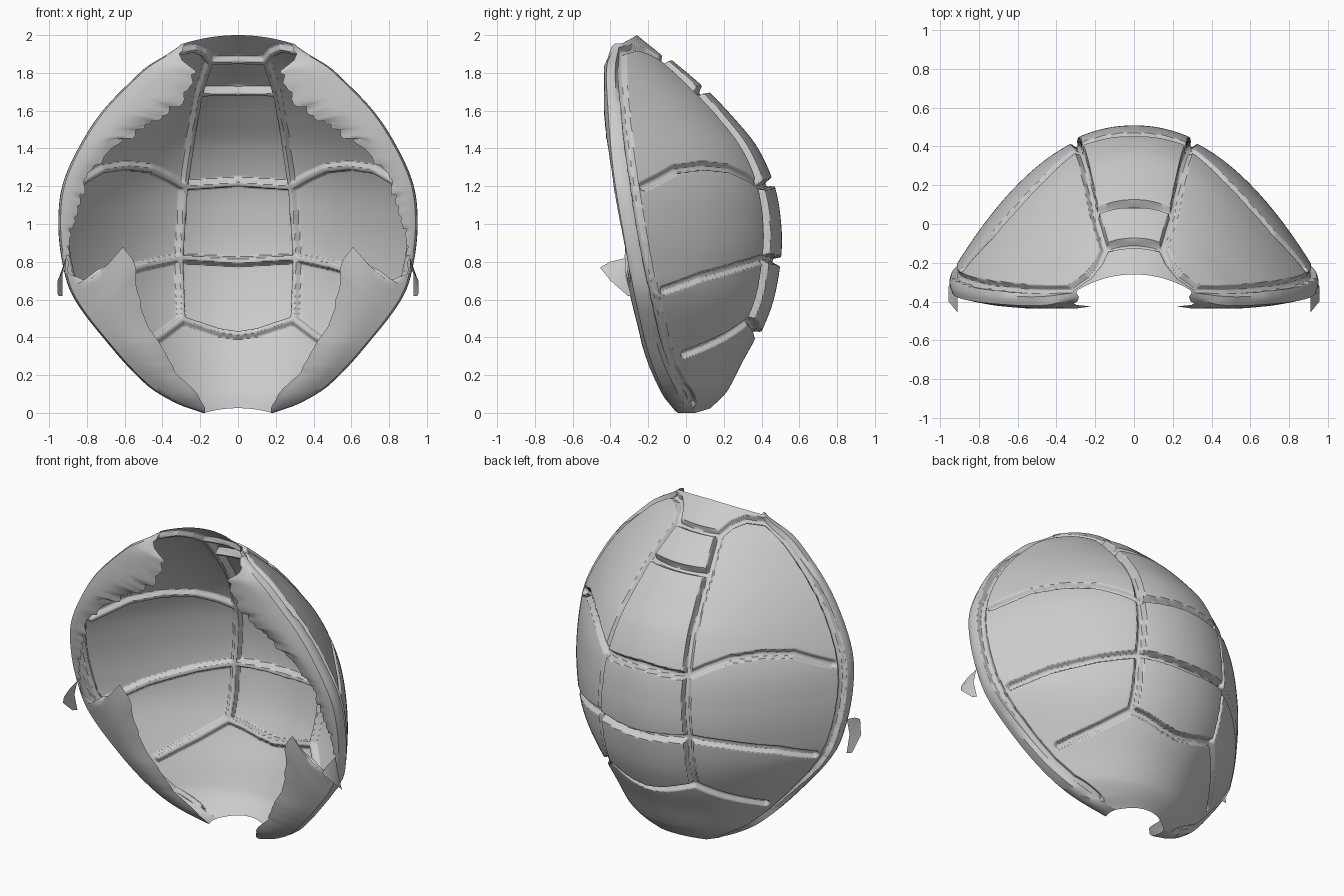
import bpy, bmesh, math, random
from mathutils import Vector
from mathutils.kdtree import KDTree

if "Cube" in bpy.data.objects:
    bpy.data.objects.remove(bpy.data.objects["Cube"])

random.seed(4)


def curve(pts):
    """Smooth interpolation through (key, value) points."""
    n = len(pts)
    tan = []
    for i in range(n):
        a, b = pts[max(i - 1, 0)], pts[min(i + 1, n - 1)]
        tan.append((b[1] - a[1]) / (b[0] - a[0]))

    def f(t):
        t = min(max(t, pts[0][0]), pts[-1][0])
        i = 0
        while i < n - 2 and t > pts[i + 1][0]:
            i += 1
        (x0, y0), (x1, y1) = pts[i], pts[i + 1]
        h = x1 - x0
        s = (t - x0) / h
        return ((2*s**3 - 3*s*s + 1) * y0 + (s**3 - 2*s*s + s) * h * tan[i]
                + (3*s*s - 2*s**3) * y1 + (s**3 - s*s) * h * tan[i + 1])
    return f


def step(a, b, t):
    t = min(max((t - a) / (b - a), 0), 1)
    return t * t * (3 - 2 * t)


# Profiles by height: half width, spine depth, seam depth, rim front depth
width = curve([(0, .18), (.05, .32), (.15, .48), (.4, .71), (.62, .87), (.8, .925), (1, .945),
               (1.2, .925), (1.4, .84), (1.6, .71), (1.8, .515), (1.93, .37), (2, .29)])
spine = curve([(0, .13), (.1, .21), (.28, .305), (.42, .38), (.6, .45), (.83, .49), (1, .49), (1.2, .455),
               (1.4, .365), (1.55, .245), (1.7, .1), (1.87, -.1), (2, -.26)])
seam = curve([(0, .05), (.1, .0), (.25, -.08), (.5, -.16), (.9, -.25), (1.2, -.3), (1.5, -.335),
              (1.8, -.35), (2, -.34)])
front = curve([(0, -.06), (.1, -.13), (.3, -.21), (.5, -.26), (.7, -.3), (.9, -.335), (1.1, -.37),
               (1.3, -.4), (1.6, -.425), (1.85, -.43), (2, -.38)])


def surf(u, v):
    s = seam(v)
    z = v - .045 * step(1.8, 2, v) * u * u + .025 * max(1 - v / .12, 0) * (1 - u * u)
    return Vector((width(v) * u, s + (spine(v) - s) * (1 - abs(u) ** 2.1), z))


# Channels between the plates, as (x, height) paths on the right half
side_line = [(.15, 1.87), (.205, 1.7), (.245, 1.48), (.285, 1.21), (.312, .81), (.3, .49)]
paths = [
    side_line,
    [(0, 1.875), (.15, 1.87)], [(0, 1.705), (.205, 1.7)],
    [(0, 1.22), (.285, 1.2)], [(0, .8), (.312, .82)], [(0, .41), (.1, .425), (.3, .49)],
    [(.285, 1.2), (.37, 1.25), (.47, 1.295), (.6, 1.31), (.73, 1.29), (.83, 1.23), (.88, 1.2)],
    [(.312, .82), (.5, .78), (.7, .72), (.83, .65)],
    [(.3, .49), (.42, .4), (.56, .31)],
    [(.15, 1.87), (.185, 1.92), (.24, 1.955), (.33, 1.955)],
    [(.983 * width(.04 + .0955 * i), .04 + .0955 * i) for i in range(21)],
]
samples = []
for p in paths:
    for (x0, z0), (x1, z1) in zip(p, p[1:]):
        for k in range(31):
            x, z = x0 + (x1 - x0) * k / 30, z0 + (z1 - z0) * k / 30
            samples.append(surf(min(x / width(z), 1), z))
tree = KDTree(len(samples))
for i, c in enumerate(samples):
    tree.insert(c, i)
tree.balance()
half_panel = curve(sorted((z, x) for x, z in side_line))


def shell_point(u, v):
    e = .004
    p = surf(u, v)
    n = (surf(u, min(v + e, 2)) - surf(u, max(v - e, 0))).cross(
        surf(min(u + e, 1), v) - surf(max(u - e, 0), v)).normalized()
    d = tree.find(p)[2]
    h = -.028 * (1 - step(.01, .028, d))
    # middle plates stand a little proud
    if .41 + .25 * p.x < v < 1.87 and p.x < half_panel(v):
        h += .014 * step(.01, .028, d)
    q = p + n * h
    if u == 0:
        q.x = 0
    return q


def sheet(name, rows):
    """Mesh a grid of points, mirrored across x."""
    bm = bmesh.new()
    grid = [[bm.verts.new(c) for c in r] for r in rows]
    for r0, r1 in zip(grid, grid[1:]):
        for i in range(len(r0) - 1):
            bm.faces.new((r0[i], r1[i], r1[i + 1], r0[i + 1]))
    me = bpy.data.meshes.new(name)
    bm.to_mesh(me)
    bm.free()
    ob = bpy.data.objects.new(name, me)
    bpy.context.collection.objects.link(ob)
    m = ob.modifiers.new("Mirror", 'MIRROR')
    m.merge_threshold = .0005
    bpy.context.view_layer.objects.active = ob
    ob.select_set(True)
    bpy.ops.object.shade_smooth_by_angle(angle=math.radians(45))
    ob.select_set(False)
    return ob


# Domed back with plates and channels
NV, NU = 330, 150
sheet("shell_dome", [[shell_point(1 - (1 - i / NU) ** 1.3, 2 * j / NV) for i in range(NU + 1)]
                     for j in range(NV + 1)])

# Rim rolling forward and folding inward to a torn edge
edge = [(0, .18, .03), (.08, .23, .12), (.2, .34, .22), (.3, .37, .3), (.4, .47, .45), (.46, .53, .62),
        (.54, .55, .8), (.6, .6, .87), (.68, .8, .69), (.75, .9, .74), (.85, .905, .84), (1, .88, .98),
        (1.15, .83, 1.13), (1.3, .8, 1.28), (1.38, .68, 1.37), (1.45, .57, 1.46), (1.6, .43, 1.55),
        (1.75, .3, 1.65), (1.88, .22, 1.81), (1.95, .31, 1.88), (2, .3, 1.95)]


def linear(v, k):
    for a, b in zip(edge, edge[1:]):
        if v <= b[0]:
            return a[k] + (b[k] - a[k]) * (v - a[0]) / (b[0] - a[0])
    return edge[-1][k]


rim = []
for j in range(111):
    v = 2 * j / 110
    a, s = shell_point(1, v), surf(1, v)
    f = front(v)
    jag = random.uniform(-.012, .012)
    b = Vector((s.x + .006, s.y * .7 + f * .3, s.z))
    c = Vector((s.x - .006, s.y * .15 + f * .85, s.z))
    d = Vector((linear(v, 1) + jag, 0, linear(v, 2) + jag))
    d.y = front(d.z) + .01
    row = [a, b, b.lerp(c, .5) + Vector((.003, 0, 0)), c]
    for k in range(1, 7):
        t = k / 6
        q = c.lerp(d, t)
        q.y -= .025 * math.sin(math.pi * t) * min((d - c).length * 3, 1)
        q.y = max(q.y, -.435)
        row.append(q)
    rim.append(row)
sheet("shell_rim", rim)

# Torn scraps hanging from the rim
sheet("rim_scraps", [[(.91, -.32, .82), (.93, -.32, .73), (.93, -.29, .62)],
                     [(.91, -.4, .8), (.95, -.39, .71), (.95, -.31, .62)],
                     [(.91, -.455, .77), (.955, -.4, .7), (.955, -.32, .63)]])
